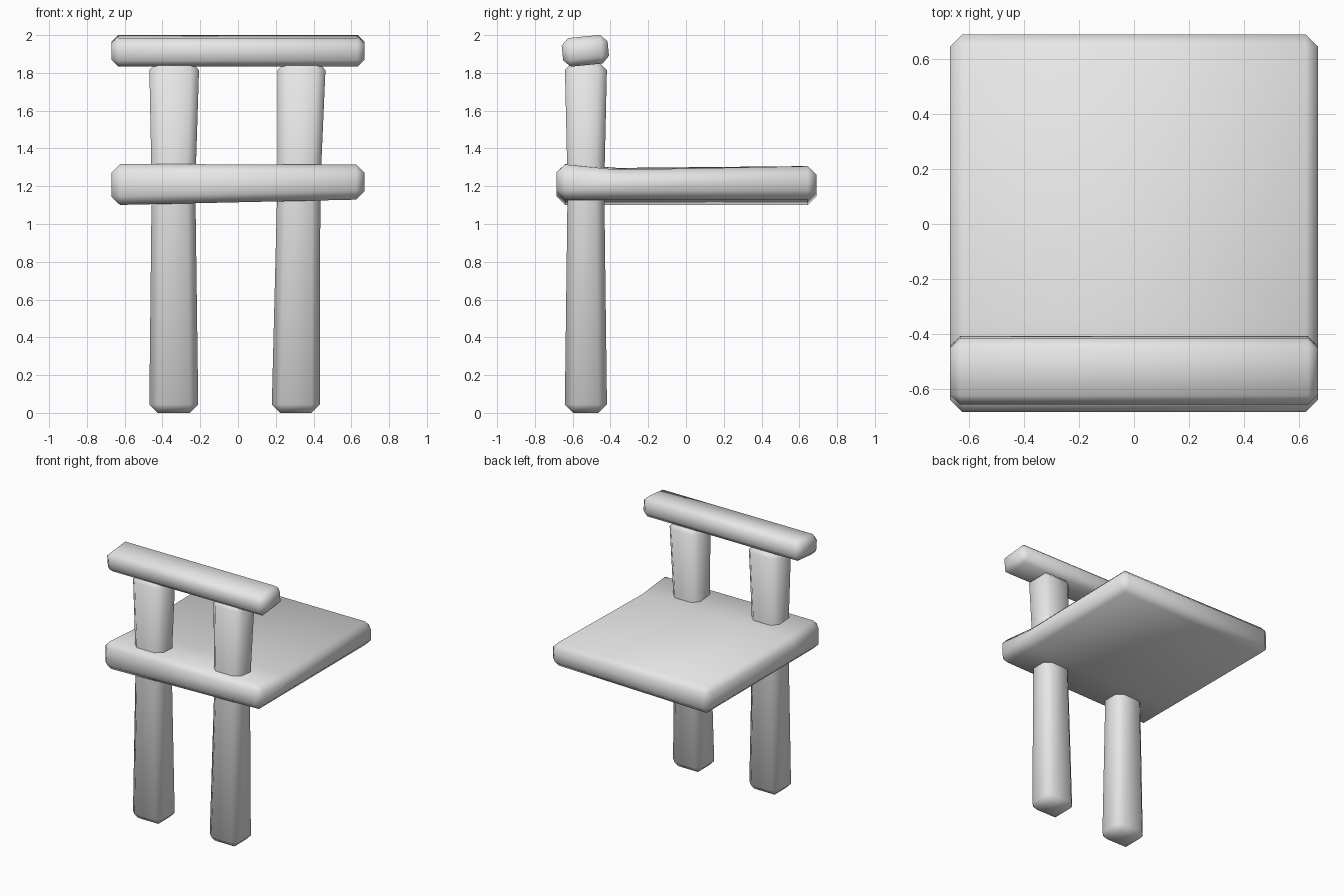
import bpy, bmesh
from mathutils import Matrix

cube = bpy.data.objects.get("Cube")
if cube:
    bpy.data.objects.remove(cube)

grey = bpy.data.materials.new("light grey")
grey.use_nodes = True
grey.diffuse_color = (0.8, 0.8, 0.8, 1)
grey.node_tree.nodes["Principled BSDF"].inputs["Base Color"].default_value = (0.8, 0.8, 0.8, 1)


def block(name, rings, chamfer):
    """Loft four-cornered rings into a closed block with chamfered, soft-shaded edges."""
    bm = bmesh.new()
    loops = [[bm.verts.new(p) for p in ring] for ring in rings]
    for a, b in zip(loops, loops[1:]):
        for i in range(4):
            j = (i + 1) % 4
            bm.faces.new((a[i], a[j], b[j], b[i]))
    bm.faces.new(loops[0])
    bm.faces.new(loops[-1])
    bmesh.ops.recalc_face_normals(bm, faces=bm.faces)
    sharp = [e for e in bm.edges if e.calc_face_angle() > 0.6]
    bmesh.ops.bevel(bm, geom=sharp, offset=chamfer, segments=1,
                    affect='EDGES', clamp_overlap=True)
    for f in bm.faces:
        f.smooth = True
    mesh = bpy.data.meshes.new(name)
    bm.to_mesh(mesh)
    bm.free()
    mesh.materials.append(grey)
    obj = bpy.data.objects.new(name, mesh)
    bpy.context.collection.objects.link(obj)
    return obj


def post(name, sections):
    """Upright post from (height, x min, x max, half depth) sections."""
    y = -0.53
    block(name, [[(a, y - d, z), (b, y - d, z), (b, y + d, z), (a, y + d, z)]
                 for z, a, b, d in sections], 0.045)


# Posts, slightly waisted where they pass through the seat
post("right_post", [(0, -0.47, -0.21, 0.112), (1.2, -0.457, -0.226, 0.097), (1.86, -0.47, -0.205, 0.112)])
post("left_post", [(0, 0.178, 0.433, 0.112), (1.2, 0.208, 0.436, 0.097), (1.86, 0.21, 0.465, 0.112)])

# Seat slab: raised front lip, underside a little lower on one side
w = 0.67
block("seat", [[(-w, y, 1.10), (w, y, 1.13), (w, y, left), (-w, y, right)]
               for y, right, left in [(-0.685, 1.32, 1.32), (-0.36, 1.297, 1.287),
                                      (0.69, 1.307, 1.307)]], 0.045)

# Top rail, tipped slightly
rail = block("top_rail", [[(x, -0.122, -0.076), (x, 0.122, -0.076), (x, 0.122, 0.076), (x, -0.122, 0.076)]
                          for x in (-w, w)], 0.037)
rail.data.transform(Matrix.Translation((0, -0.533, 1.917)) @ Matrix.Rotation(0.1, 4, 'X'))
